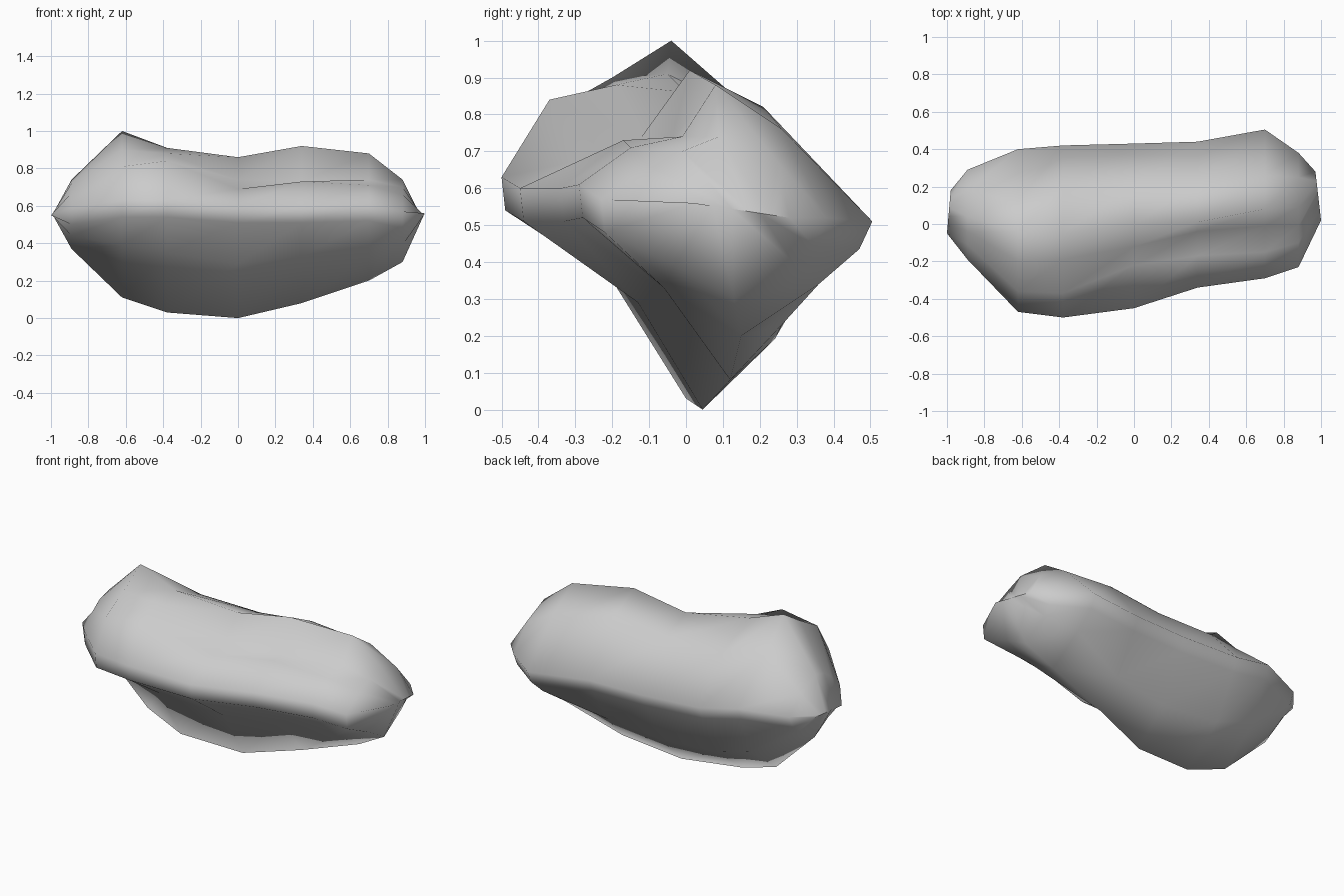
import bpy, bmesh

if "Cube" in bpy.data.objects:
    bpy.data.objects.remove(bpy.data.objects["Cube"])

# Cross-sections along x; (y, z): front rim, front shoulder, step, crest,
# back shoulder, back rim, back underside, keel, front underside
sections = [
    (-0.89, [(-.19, .59), (-.11, .67), (-.04, .72), (.04, .74), (.18, .68), (.29, .58), (.2, .46), (.05, .37), (-.08, .44)]),
    (-0.62, [(-.47, .63), (-.36, .81), (-.2, .90), (-.04, 1.0), (.12, .83), (.40, .60), (.28, .30), (.03, .11), (-.2, .39)]),
    (-0.38, [(-.50, .63), (-.37, .84), (-.19, .88), (-.05, .91), (.2, .79), (.42, .55), (.25, .22), (0, .03), (-.2, .35)]),
    (0.00, [(-.45, .60), (-.22, .69), (-.12, .74), (0, .86), (.21, .78), (.43, .53), (.24, .19), (.045, 0), (-.13, .29)]),
    (0.34, [(-.34, .60), (-.17, .73), (-.04, .73), (.01, .92), (.21, .82), (.44, .53), (.26, .23), (.12, .08), (-.07, .33)]),
    (0.70, [(-.29, .61), (-.15, .71), (-.01, .74), (.08, .88), (.26, .76), (.505, .51), (.36, .34), (.15, .2), (-.06, .33)]),
    (0.88, [(-.23, .57), (-.1, .66), (-.01, .70), (.09, .74), (.25, .67), (.38, .52), (.29, .40), (.13, .30), (-.03, .39)]),
]


def ring_points(x, pts):
    """Add the lower edge of the blunt front and back rims."""
    (fy, fz), (by, bz) = pts[0], pts[5]
    pts = pts[:6] + [(by - .035, bz - .075)] + pts[6:] + [(fy + .01, fz - .09)]
    return [(x, y, z) for y, z in pts]


def end_edge(a, b):
    """Ring flattened to a line from a to b that closes the end."""
    ts = (0, .2, .4, .6, .8, 1, 1, .7, .4, .2, 0)
    return [tuple(p + (q - p) * t for p, q in zip(a, b)) for t in ts]


outline = [end_edge((-1, -.05, .55), (-.98, .18, .56))]
outline += [ring_points(x, pts) for x, pts in sections]
outline.append(end_edge((1, .02, .56), (.97, .28, .52)))

# Stone body: loft the rings, welding the two flattened ends
bm = bmesh.new()
rings = [[bm.verts.new(p) for p in ring] for ring in outline]
n = len(rings[0])
for a, b in zip(rings, rings[1:]):
    for i in range(n):
        j = (i + 1) % n
        bm.faces.new((a[i], a[j], b[j], b[i]))
bmesh.ops.remove_doubles(bm, verts=bm.verts, dist=0.0005)
bmesh.ops.recalc_face_normals(bm, faces=bm.faces)
for f in bm.faces:
    f.smooth = True

mesh = bpy.data.meshes.new("stone")
bm.to_mesh(mesh)
bm.free()
stone = bpy.data.objects.new("stone", mesh)
bpy.context.collection.objects.link(stone)
